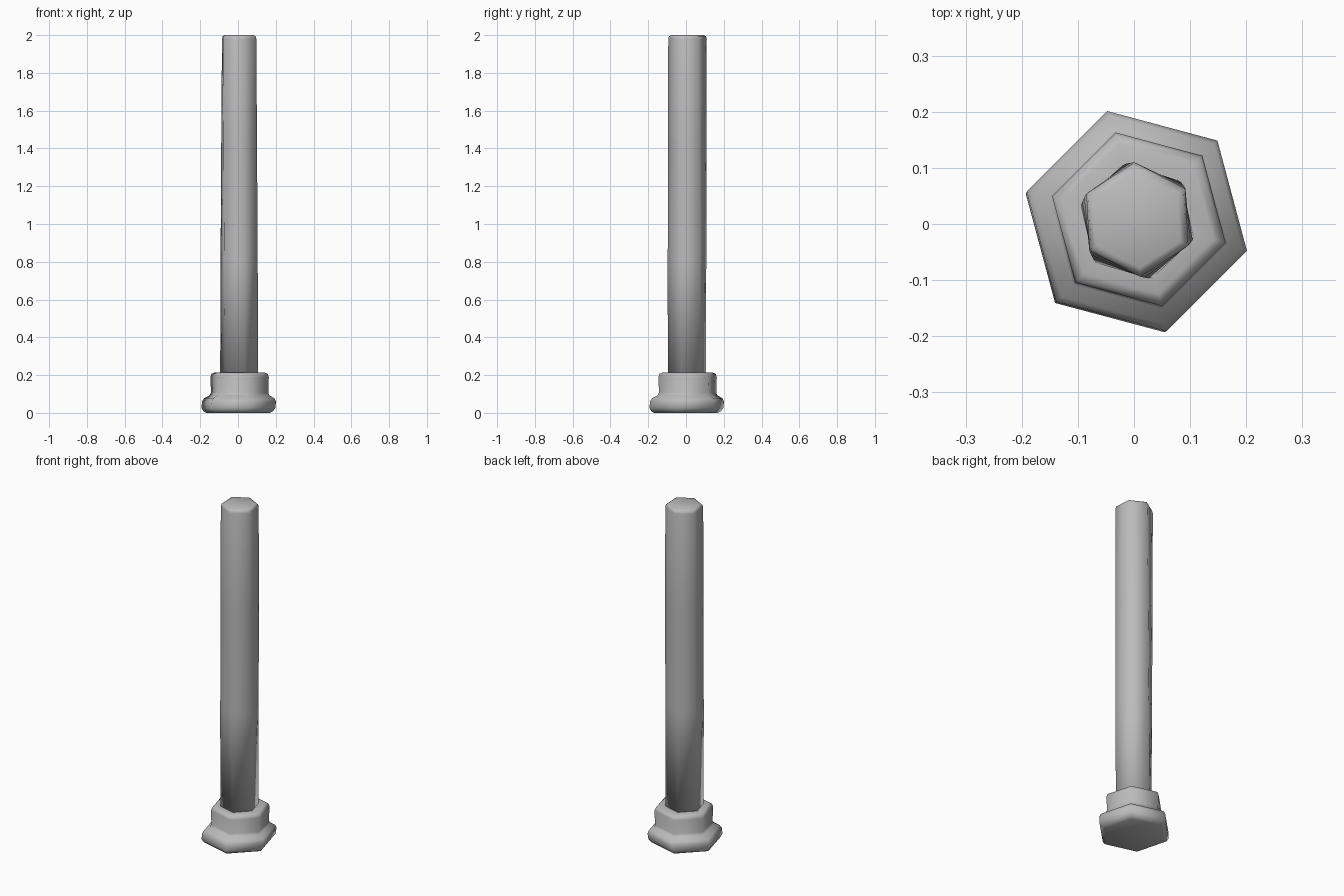
import bpy
import bmesh
from math import cos, sin, radians

if "Cube" in bpy.data.objects:
    bpy.data.objects.remove(bpy.data.objects["Cube"], do_unlink=True)

SIDES = 6

grey = bpy.data.materials.new("stone grey")
grey.use_nodes = True
colour = (0.5, 0.5, 0.5, 1)
grey.diffuse_color = colour
grey.node_tree.nodes["Principled BSDF"].inputs["Base Color"].default_value = colour


def loft(name, rings):
    """Skin capped six-sided rings given as (z, radius, centre x, centre y, turn)."""
    bm = bmesh.new()
    loops = []
    for z, r, cx, cy, turn in rings:
        angles = [radians(turn + 360 * i / SIDES) for i in range(SIDES)]
        loops.append([bm.verts.new((cx + r * cos(a), cy + r * sin(a), z)) for a in angles])
    for low, high in zip(loops, loops[1:]):
        for i in range(SIDES):
            j = (i + 1) % SIDES
            bm.faces.new((low[i], low[j], high[j], high[i]))
    bm.faces.new(loops[0][::-1])
    bm.faces.new(loops[-1])
    for face in bm.faces:
        face.smooth = True
    mesh = bpy.data.meshes.new(name)
    bm.to_mesh(mesh)
    bm.free()
    mesh.materials.append(grey)
    obj = bpy.data.objects.new(name, mesh)
    bpy.context.collection.objects.link(obj)
    return obj


# Stepped foot: wide plinth, sloped shoulder, collar
foot = [(0, 0.175), (0.008, 0.19), (0.025, 0.202), (0.06, 0.203), (0.078, 0.193),
        (0.092, 0.164), (0.108, 0.157), (0.19, 0.16), (0.207, 0.154), (0.213, 0.138),
        (0.213, 0.09)]
loft("foot", [(z, r, 0.0085 * min(z / 0.1, 1), 0.0085 * min(z / 0.1, 1), 45)
              for z, r in foot])

# Long slightly twisted shaft with a softened top edge
shaft = [(0.19, 0.104, 0), (0.8, 0.104, 0.33), (1.4, 0.103, 0.66),
         (1.98, 0.102, 1), (1.994, 0.098, 1), (2.0, 0.086, 1)]
loft("shaft", [(z, r, 0.006, 0.004 + 0.004 * t, 45 - 12 * t) for z, r, t in shaft])
